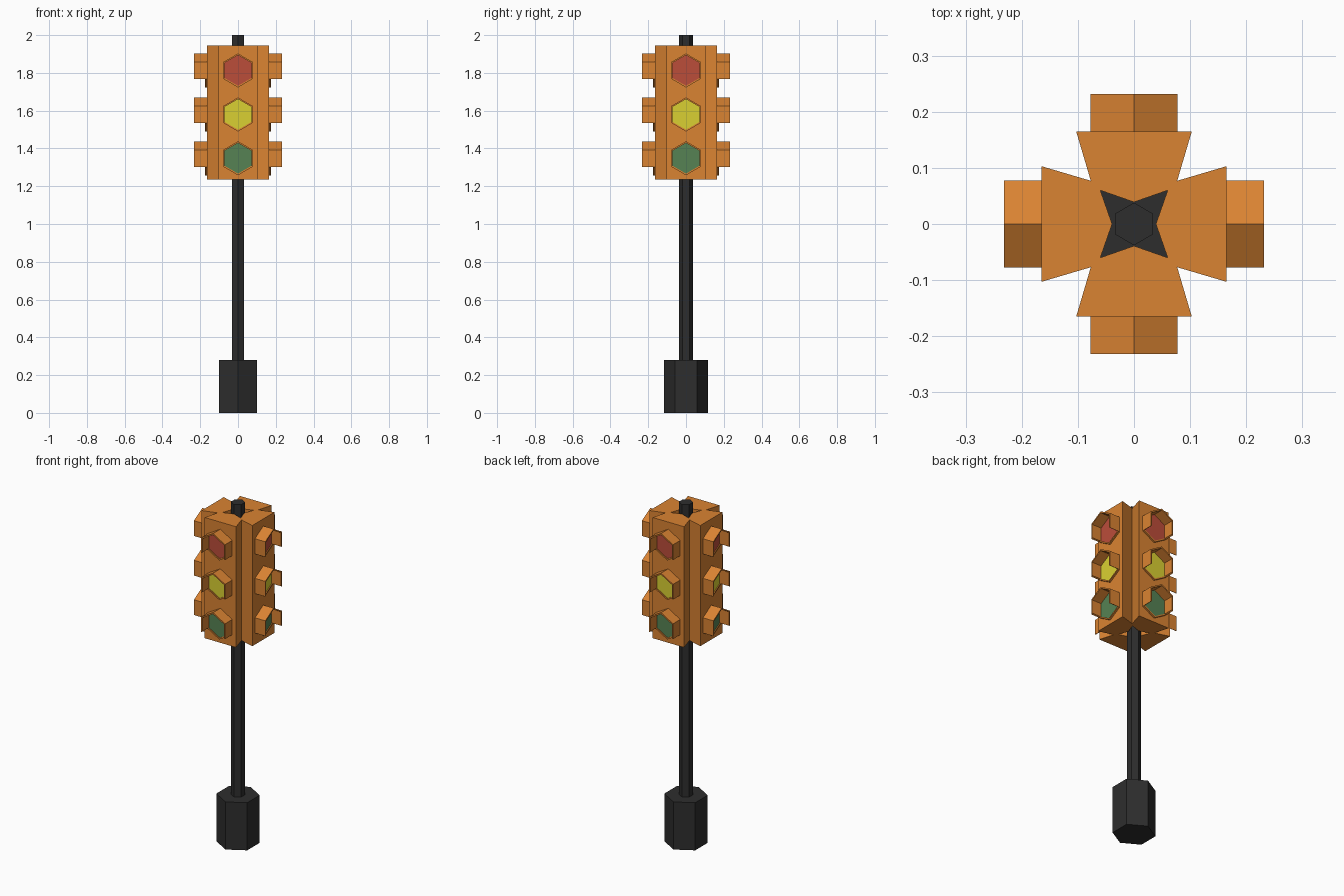
import bpy, bmesh, math
from mathutils import Matrix, Vector

if "Cube" in bpy.data.objects:
    bpy.data.objects.remove(bpy.data.objects["Cube"])


def material(name, rgb):
    m = bpy.data.materials.new(name)
    m.diffuse_color = (*rgb, 1)
    m.use_nodes = True
    m.node_tree.nodes["Principled BSDF"].inputs["Base Color"].default_value = m.diffuse_color
    return m


ORANGE = material("orange", (0.70, 0.228, 0.032))
BLACK = material("black", (0.027, 0.027, 0.027))
RED = material("red", (0.50, 0.074, 0.042))
YELLOW = material("yellow", (0.70, 0.63, 0.032))
GREEN = material("green", (0.093, 0.223, 0.087))


def finish(name, bm, mat):
    bmesh.ops.recalc_face_normals(bm, faces=bm.faces)
    me = bpy.data.meshes.new(name)
    bm.to_mesh(me)
    bm.free()
    me.materials.append(mat)
    ob = bpy.data.objects.new(name, me)
    bpy.context.collection.objects.link(ob)
    return ob


def prism(bm, pts, offset):
    """Closed prism from a planar outline and an extrusion vector."""
    a = [bm.verts.new(p) for p in pts]
    b = [bm.verts.new(Vector(p) + Vector(offset)) for p in pts]
    bm.faces.new(a)
    bm.faces.new(b)
    n = len(pts)
    for i in range(n):
        bm.faces.new((a[i], a[(i + 1) % n], b[(i + 1) % n], b[i]))


def hexagon(r):
    """Six corners, first one pointing along the second axis."""
    return [(r * math.sin(i * math.pi / 3), r * math.cos(i * math.pi / 3)) for i in range(6)]


# base and pole
for name, r, z0, z1 in (("base", 0.116, 0, 0.28), ("pole", 0.038, 0.28, 2.0)):
    bm = bmesh.new()
    prism(bm, [(x, y, z0) for x, y in hexagon(r)], (0, 0, z1 - z0))
    finish(name, bm, BLACK)

# housing: four flared arms around a star-shaped hole
Z0, Z1 = 1.235, 1.945
ARM = [(-0.103, -0.165), (0.103, -0.165), (0.077, -0.077), (0.060, -0.060),
       (0, -0.039), (-0.060, -0.060), (-0.077, -0.077)]
bm = bmesh.new()
for k in range(4):
    rot = Matrix.Rotation(k * math.pi / 2, 3, 'Z')
    prism(bm, [rot @ Vector((x, y, Z0)) for x, y in ARM], (0, 0, Z1 - Z0))
# weld the arms and drop the hidden faces between them
bmesh.ops.remove_doubles(bm, verts=bm.verts, dist=0.0005)
inner = [f for f in bm.faces if abs(f.normal.z) < 0.1
         and abs(abs(f.calc_center_median().x) - 0.0685) < 0.001
         and abs(abs(f.calc_center_median().y) - 0.0685) < 0.001]
bmesh.ops.delete(bm, geom=inner, context='FACES_ONLY')
finish("housing", bm, ORANGE)

# lenses and visors on all four sides
FACE, R_OUT, R_IN = 0.165, 0.09, 0.081
for colour, mat, zc in (("red", RED, 1.813), ("yellow", YELLOW, 1.58), ("green", GREEN, 1.348)):
    lens, visor = bmesh.new(), bmesh.new()
    for k in range(4):
        rot = Matrix.Rotation(k * math.pi / 2, 3, 'Z')

        def at(p, d):
            return rot @ Vector((p[0], -d, zc + p[1]))

        prism(lens, [at(p, FACE - 0.002) for p in hexagon(R_IN)], rot @ Vector((0, -0.007, 0)))
        o, i = hexagon(R_OUT), hexagon(R_IN)
        for s in range(6):
            t = (s + 1) % 6
            depth = 0.011 if s in (2, 3) else 0.068   # short lip below, hood above
            prism(visor, [at(p, FACE - 0.001) for p in (o[s], o[t], i[t], i[s])],
                  rot @ Vector((0, -depth, 0)))
    finish(colour + "_lenses", lens, mat)
    finish(colour + "_visors", visor, ORANGE)
